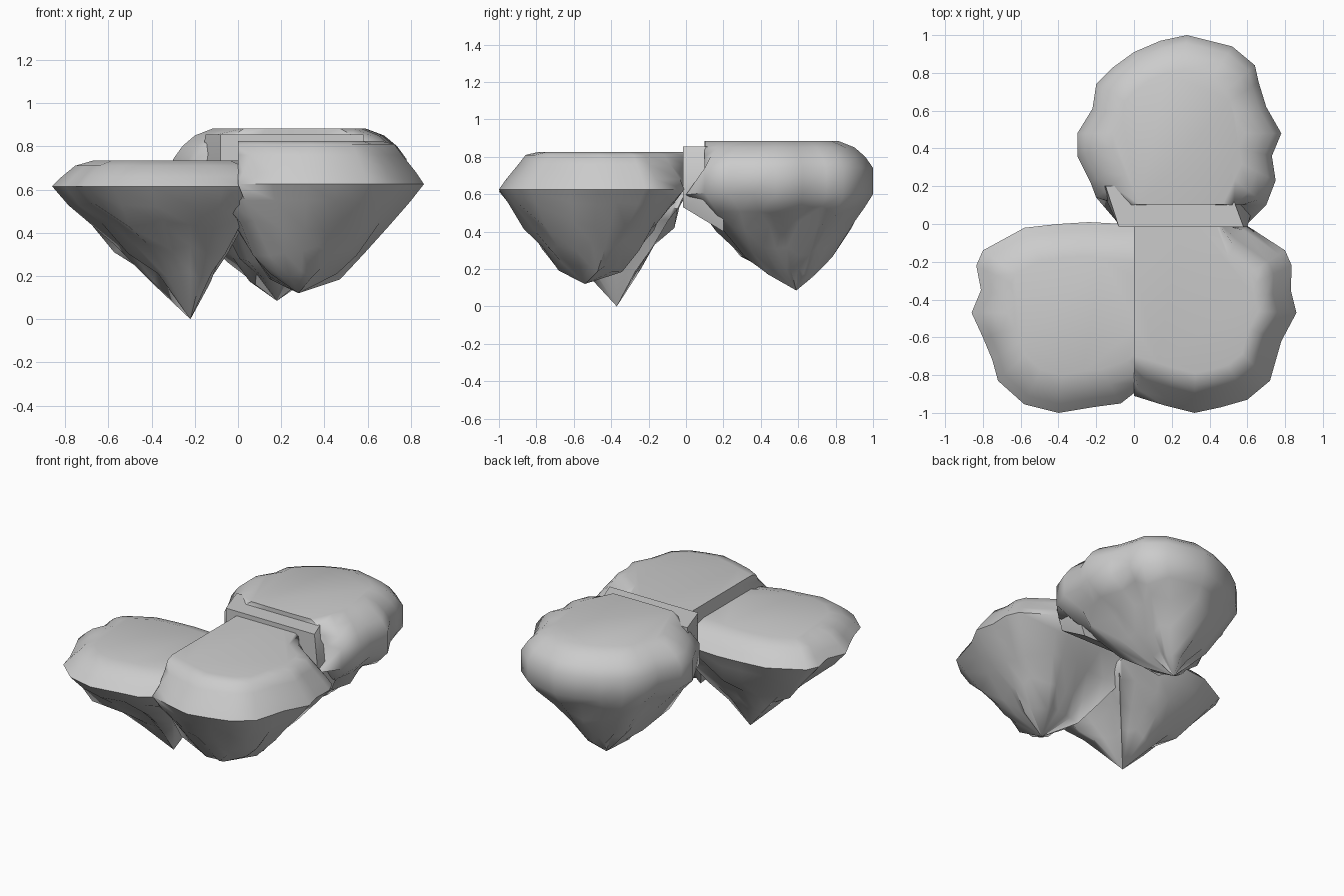
import bpy, bmesh, random
from mathutils import Vector

if "Cube" in bpy.data.objects:
    bpy.data.objects.remove(bpy.data.objects["Cube"])

random.seed(7)
BIG = 9.0


def clamp(p, lim):
    x0, x1, y0, y1 = lim
    return Vector((min(max(p.x, x0), x1), min(max(p.y, y0), y1)))


def lobe(name, outline, centre, tip, top_rings, low_rings, top_lim, low_lim):
    """Loft an outline up to a flat top and down to a rocky spike.
    The limits (x0, x1, y0, y1) cut the lobe off flat beside its neighbours."""
    pts = [Vector(p) for p in outline]
    c, t = Vector(centre), Vector(tip[:2])
    bm = bmesh.new()
    rings = []
    for z, s in reversed(top_rings):
        ring = [clamp(c + (p - c) * s, top_lim) for p in pts]
        rings.append([bm.verts.new((q.x, q.y, z)) for q in ring])
    ridges = [random.uniform(-0.06, 0.06) for _ in pts]
    for k, (z, s) in enumerate(low_rings):
        ring = []
        for p, r in zip(pts, ridges):
            rough = 1 + (r + random.uniform(-0.07, 0.07)) * min(k, 1)
            q = t + (clamp(p, low_lim) - t) * s * rough
            dz = random.uniform(-0.03, 0.03) * min(k + 0.3, 1)
            ring.append(bm.verts.new((q.x, q.y, z + dz)))
        rings.append(ring)
    n = len(pts)
    for a, b in zip(rings, rings[1:]):
        for i in range(n):
            j = (i + 1) % n
            bm.faces.new((a[i], a[j], b[j], b[i]))
    bm.faces.new(rings[0])
    point = bm.verts.new(tip)
    for i in range(n):
        bm.faces.new((rings[-1][i], rings[-1][(i + 1) % n], point))
    bmesh.ops.remove_doubles(bm, verts=bm.verts, dist=0.002)
    finish(name, bm)


def finish(name, bm):
    bmesh.ops.recalc_face_normals(bm, faces=bm.faces)
    me = bpy.data.meshes.new(name)
    bm.to_mesh(me)
    bm.free()
    ob = bpy.data.objects.new(name, me)
    bpy.context.collection.objects.link(ob)
    bpy.ops.object.select_all(action='DESELECT')
    ob.select_set(True)
    bpy.context.view_layer.objects.active = ob
    bpy.ops.object.shade_smooth_by_angle(angle=1.0)


# Left front lobe, lowest top
lobe("left_island",
     [(-.86, -.47), (-.8, -.6), (-.75, -.72), (-.72, -.83), (-.58, -.955), (-.4, -1),
      (-.22, -.97), (-.07, -.95), (.15, -.88), (.4, -.8), (.4, -.6), (.4, -.4), (.4, -.2),
      (.3, -.03), (.12, 0), (-.05, 0), (-.24, .01), (-.4, 0), (-.58, -.02), (-.8, -.14),
      (-.835, -.22), (-.81, -.35)],
     (-.35, -.47), (-.22, -.37, 0),
     [(.615, 1), (.66, .91), (.71, .79), (.735, .62)],
     [(.53, .88), (.44, .75), (.33, .52), (.2, .3)],
     (-BIG, .02, -BIG, BIG), (-BIG, .1, -BIG, BIG))

# Right front lobe, cut flat on its left and back sides
lobe("right_island",
     [(.86, -.47), (.83, -.35), (.835, -.22), (.8, -.14), (.6, 0), (.5, .35), (.35, .35),
      (.2, .35), (0, .35), (-.4, .35), (-.4, -.1), (-.4, -.4), (-.4, -.6), (-.35, -.85),
      (0, -.91), (.16, -.96), (.32, -1), (.46, -.97), (.6, -.93), (.72, -.83), (.78, -.62)],
     (.33, -.45), (.28, -.54, .12),
     [(.625, 1), (.68, .93), (.76, .81), (.81, .74), (.825, .62)],
     [(.55, .89), (.44, .7), (.32, .5), (.21, .34)],
     (0, BIG, -BIG, -.01), (-.12, BIG, -BIG, -.01))

# Back lobe, highest top
lobe("back_island",
     [(-.3, .36), (-.3, .48), (-.22, .61), (-.2, .74), (-.11, .83), (0, .91), (.14, .97),
      (.28, 1), (.52, .94), (.64, .84), (.66, .75), (.7, .62), (.78, .48), (.73, .36),
      (.75, .23), (.7, .1), (.6, -.1), (.42, -.15), (.25, -.15), (.08, -.15), (-.08, -.1),
      (-.2, .14), (-.23, .22)],
     (.23, .48), (.18, .59, .085),
     [(.74, 1), (.8, .92), (.85, .81), (.883, .65)],
     [(.6, 1), (.52, .86), (.43, .7), (.29, .47), (.19, .24)],
     (-BIG, BIG, .1, BIG), (-BIG, BIG, 0, BIG))

# Tapered bridge joining the back lobe to the front
bm = bmesh.new()
rings = []
for plan, z_front, z_back in (
        ([(-.1, .2), (-.06, -.015), (.56, -.015), (.56, .2)], .53, .4),
        ([(-.18, .2), (-.08, -.015), (.6, -.015), (.66, .2)], .66, .66),
        ([(-.15, .2), (-.08, -.015), (.58, -.015), (.5, .2)], .855, .855)):
    rings.append([bm.verts.new((x, y, z_front if y < 0 else z_back)) for x, y in plan])
bm.faces.new(rings[0])
bm.faces.new(rings[-1])
for a, b in zip(rings, rings[1:]):
    for i in range(4):
        j = (i + 1) % 4
        bm.faces.new((a[i], a[j], b[j], b[i]))
finish("bridge", bm)
